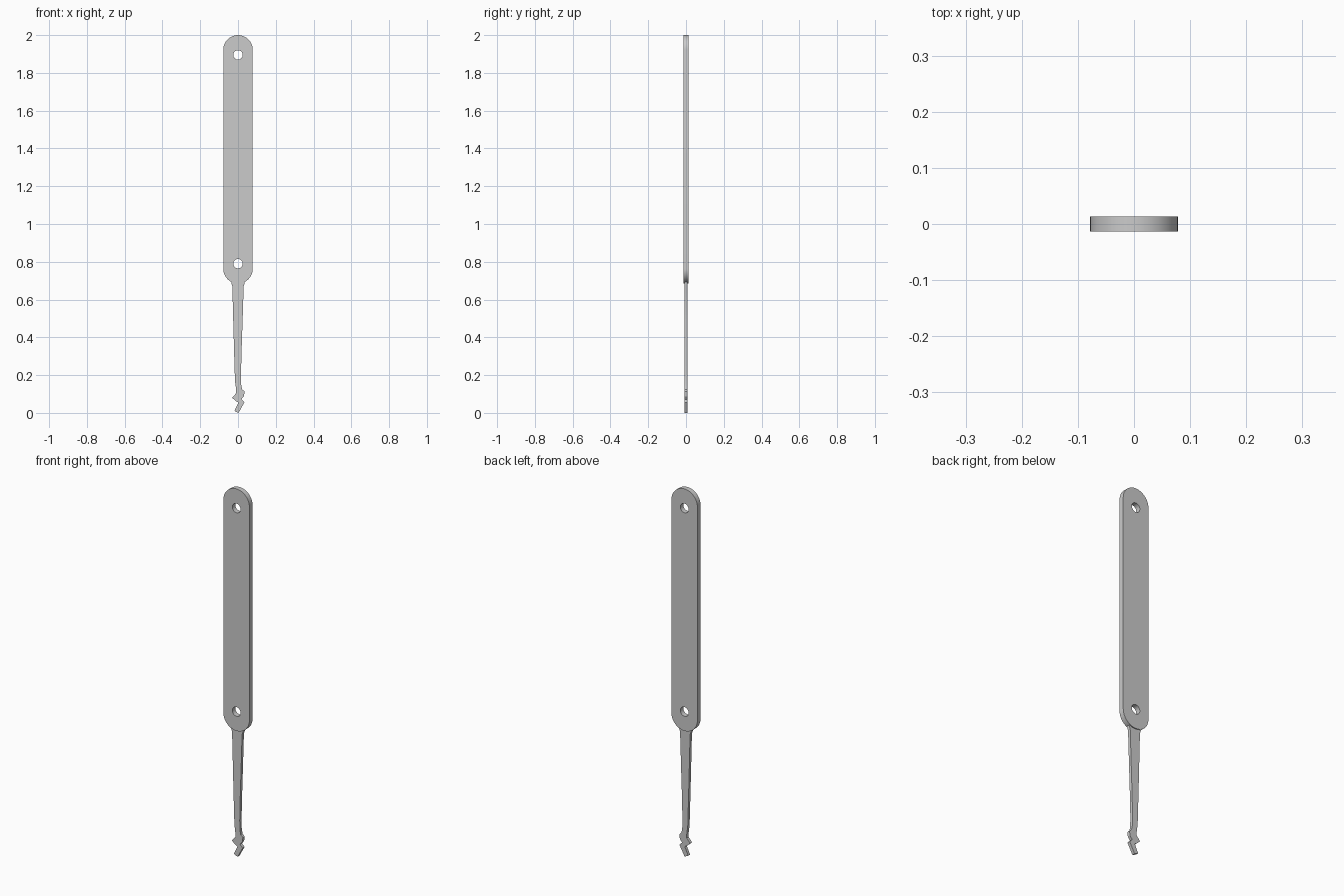
import bpy, bmesh, math

if "Cube" in bpy.data.objects:
    bpy.data.objects.remove(bpy.data.objects["Cube"])

HALF_W = 0.078


def arc(cx, cz, r, a0, a1, n):
    return [(cx + r * math.cos(math.radians(a0 + (a1 - a0) * i / n)),
             cz + r * math.sin(math.radians(a0 + (a1 - a0) * i / n))) for i in range(n + 1)]


def plate(name, loops, half_t):
    """Extruded flat plate: first loop is the outline, the rest are holes."""
    cu = bpy.data.curves.new(name + "_outline", 'CURVE')
    cu.dimensions = '2D'
    cu.fill_mode = 'BOTH'
    cu.extrude = half_t
    for pts in loops:
        sp = cu.splines.new('POLY')
        sp.points.add(len(pts) - 1)
        for p, (x, z) in zip(sp.points, pts):
            p.co = (x, z, 0, 1)
        sp.use_cyclic_u = True
    tmp = bpy.data.objects.new(name + "_tmp", cu)
    bpy.context.collection.objects.link(tmp)
    bpy.context.view_layer.update()
    me = bpy.data.meshes.new_from_object(tmp.evaluated_get(bpy.context.evaluated_depsgraph_get()))
    bpy.data.objects.remove(tmp)
    # stand the plate upright (curve y becomes z) and weld the rims
    bm = bmesh.new()
    bm.from_mesh(me)
    for v in bm.verts:
        v.co = (v.co.x, -v.co.z, v.co.y)
    bmesh.ops.remove_doubles(bm, verts=bm.verts, dist=1e-5)
    bmesh.ops.recalc_face_normals(bm, faces=bm.faces)
    bm.to_mesh(me)
    bm.free()
    me.name = name
    ob = bpy.data.objects.new(name, me)
    bpy.context.collection.objects.link(ob)
    bpy.ops.object.select_all(action='DESELECT')
    ob.select_set(True)
    bpy.context.view_layer.objects.active = ob
    bpy.ops.object.shade_smooth_by_angle(angle=math.radians(30))
    return ob


# handle: round-ended bar with two rivet holes
outline = arc(0, 2 - HALF_W, HALF_W, 0, 180, 24) + arc(0, 0.685 + HALF_W, HALF_W, 180, 360, 24)
holes = [arc(0, z, 0.025, 0, 345, 23) for z in (1.895, 0.79)]
plate("handle", [outline] + holes, 0.0135)

# shaft: tapered blade ending in a zigzag tip
shaft = [(0.03, 0.72), (0.036, 0.69), (0.030, 0.67), (0.024, 0.48), (0.018, 0.30),
         (0.016, 0.20), (0.017, 0.15), (0.022, 0.125), (0.035, 0.113), (0.031, 0.088),
         (0.018, 0.072), (0.034, 0.056), (0.003, 0.0), (-0.019, 0.010),
         (0.002, 0.055), (-0.010, 0.061), (-0.031, 0.080), (-0.010, 0.104), (-0.010, 0.125),
         (-0.016, 0.17), (-0.020, 0.30), (-0.025, 0.48), (-0.030, 0.67), (-0.036, 0.69), (-0.03, 0.72)]
plate("shaft", [shaft], 0.008)
